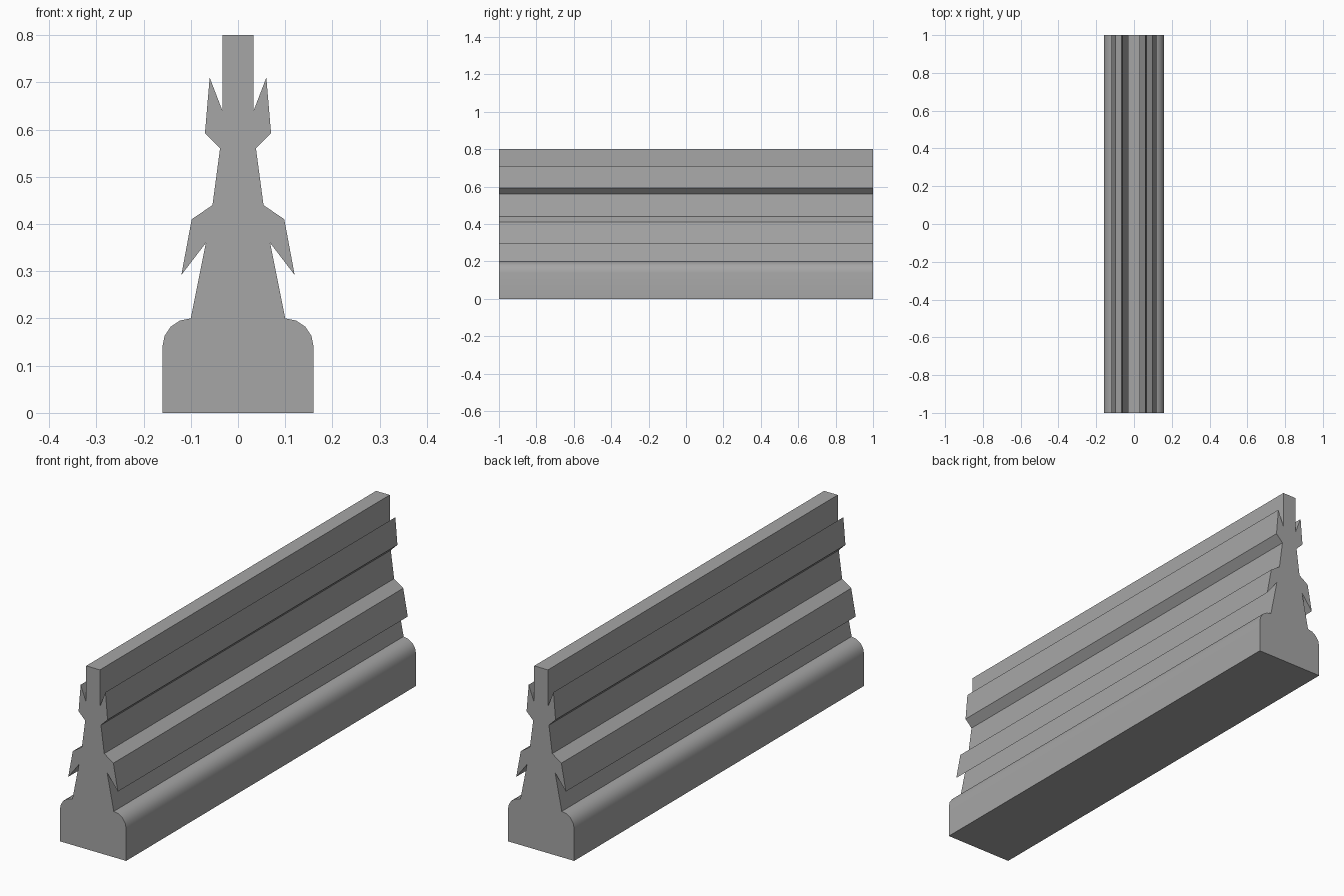
import bpy, bmesh, math

if "Cube" in bpy.data.objects:
    bpy.data.objects.remove(bpy.data.objects["Cube"])

LENGTH = 2.0

grey = bpy.data.materials.new("mid grey")
grey.diffuse_color = (0.38, 0.38, 0.38, 1)
grey.use_nodes = True
grey.node_tree.nodes["Principled BSDF"].inputs["Base Color"].default_value = grey.diffuse_color

# Right half of the cross-section (x, z), from the foot upwards
half = [(0.16, 0.0)]
# Rounded shoulder of the foot
for i in range(5):
    a = math.radians(22.5 * i)
    half.append((0.10 + 0.06 * math.cos(a), 0.14 + 0.06 * math.sin(a)))
# Lower barb pointing down, waist, upper barb pointing up, top blade
half += [(0.068, 0.36), (0.12, 0.292), (0.098, 0.41), (0.054, 0.44),
         (0.038, 0.56), (0.07, 0.592), (0.06, 0.71), (0.033, 0.64), (0.033, 0.80)]

# Mirror to the full outline and extrude it along y
outline = half + [(-x, z) for x, z in reversed(half)]
bm = bmesh.new()
front = bm.faces.new([bm.verts.new((x, -LENGTH / 2, z)) for x, z in outline])
extruded = bmesh.ops.extrude_face_region(bm, geom=[front], use_keep_orig=True)
back_verts = [g for g in extruded["geom"] if isinstance(g, bmesh.types.BMVert)]
bmesh.ops.translate(bm, verts=back_verts, vec=(0, LENGTH, 0))
bmesh.ops.recalc_face_normals(bm, faces=bm.faces)

mesh = bpy.data.meshes.new("barbed_rail")
bm.to_mesh(mesh)
bm.free()
mesh.materials.append(grey)
rail = bpy.data.objects.new("barbed_rail", mesh)
bpy.context.collection.objects.link(rail)

# Smooth the shoulder, keep the other edges sharp
bpy.context.view_layer.objects.active = rail
rail.select_set(True)
bpy.ops.object.shade_smooth_by_angle(angle=math.radians(24))
